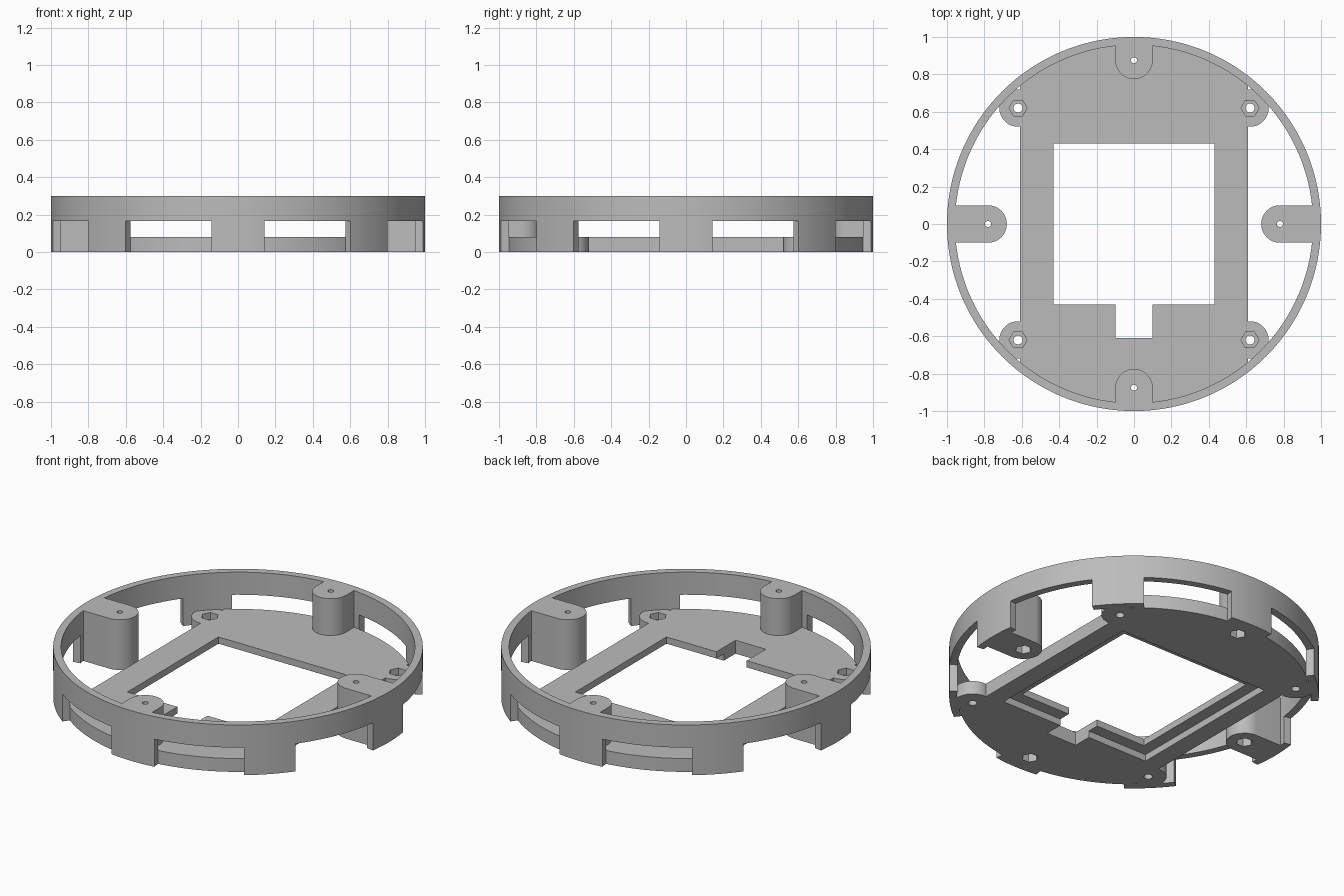
import bpy, bmesh
from math import sin, cos, pi, radians

cube = bpy.data.objects.get("Cube")
if cube:
    bpy.data.objects.remove(cube, do_unlink=True)

grey = bpy.data.materials.new("plain_grey")
grey.use_nodes = True
COLOUR = (0.5, 0.5, 0.5, 1)
grey.diffuse_color = COLOUR
grey.node_tree.nodes["Principled BSDF"].inputs["Base Color"].default_value = COLOUR

OUTER, INNER = 1.0, 0.957
TOP, WINDOW_TOP, PLATE_TOP = 0.3, 0.165, 0.08
SEGMENTS = 192


def prism(name, points, z0, z1):
    """Extrude a flat outline between two heights."""
    bm = bmesh.new()
    face = bm.faces.new([bm.verts.new((x, y, z0)) for x, y in points])
    new = bmesh.ops.extrude_face_region(bm, geom=[face])["geom"]
    moved = [v for v in new if isinstance(v, bmesh.types.BMVert)]
    bmesh.ops.translate(bm, verts=moved, vec=(0, 0, z1 - z0))
    bmesh.ops.recalc_face_normals(bm, faces=bm.faces)
    mesh = bpy.data.meshes.new(name)
    bm.to_mesh(mesh)
    bm.free()
    mesh.materials.append(grey)
    obj = bpy.data.objects.new(name, mesh)
    bpy.context.collection.objects.link(obj)
    return obj


def circle(x, y, r, n):
    return [(x + r * cos(2 * pi * i / n), y + r * sin(2 * pi * i / n)) for i in range(n)]


def rect(x0, x1, y0, y1):
    return [(x0, y0), (x1, y0), (x1, y1), (x0, y1)]


def combine(obj, tool, operation="DIFFERENCE"):
    """Apply a boolean and remove the tool object."""
    mod = obj.modifiers.new("boolean", "BOOLEAN")
    mod.operation, mod.solver, mod.object = operation, "EXACT", tool
    bpy.context.view_layer.objects.active = obj
    bpy.ops.object.modifier_apply(modifier=mod.name)
    bpy.data.objects.remove(tool, do_unlink=True)


def cut(obj, points, z0, z1):
    combine(obj, prism("cutter", points, z0, z1))


def clip_to_ring(obj):
    combine(obj, prism("clip", circle(0, 0, INNER, SEGMENTS), -0.1, 1), "INTERSECT")


# Outer ring with eight radial windows open at the bottom
ring = prism("outer_ring", circle(0, 0, OUTER, SEGMENTS), 0, TOP)
cut(ring, circle(0, 0, INNER, SEGMENTS), -0.1, 1)
POST = radians(8.1)
for i in range(8):
    a, b = i * pi / 4 + POST, (i + 1) * pi / 4 - POST
    wedge = [(r * cos(t), r * sin(t)) for r, t in ((0.8, a), (1.3, a), (1.3, b), (0.8, b))]
    cut(ring, wedge, -0.1, WINDOW_TOP)

# Base plate with rounded corner pads
plate = prism("base_plate", rect(-0.61, 0.61, -1, 1), 0, PLATE_TOP)
corners = [(sx * 0.62, sy * 0.62) for sx in (-1, 1) for sy in (-1, 1)]
for x, y in corners:
    combine(plate, prism("pad", circle(x, y, 0.1, 48), 0, PLATE_TOP), "UNION")
clip_to_ring(plate)

# Centre opening, front notch and the wider recess underneath
cut(plate, rect(-0.43, 0.43, -0.43, 0.43), -0.1, 0.2)
cut(plate, rect(-0.1, 0.1, -0.61, -0.4), -0.1, 0.2)
cut(plate, rect(-0.5, 0.5, -0.5, 0.5), -0.1, 0.04)

# Corner screw holes with nut pockets on top
for x, y in corners:
    cut(plate, circle(x, y, 0.024, 24), -0.1, 0.2)
    cut(plate, circle(x, y, 0.048, 6), 0.04, 0.2)


def boss(name, dx, dy, distance, z0):
    """Round-ended screw boss reaching inward from the ring."""
    arc = [(distance - 0.1 * cos(t), 0.1 * sin(t))
           for t in (pi * i / 24 - pi / 2 for i in range(25))]
    outline = [(1, -0.1)] + arc + [(1, 0.1)]
    place = lambda p: (p[0] * dx - p[1] * dy, p[0] * dy + p[1] * dx)
    obj = prism(name, [place(p) for p in outline], z0, TOP)
    clip_to_ring(obj)
    x, y = place((distance, 0))
    cut(obj, circle(x, y, 0.016, 24), -0.1, 0.5)
    cut(obj, circle(x, y, 0.045, 6), -0.1, 0.12)
    if z0 > 0:
        cut(plate, circle(x, y, 0.045, 6), -0.1, 0.2)
    return obj


# Four bosses: two hang free at the sides, two stand on the plate
bosses = [boss("left_boss", 1, 0, 0.78, 0),
          boss("right_boss", -1, 0, 0.78, 0),
          boss("front_boss", 0, -1, 0.875, PLATE_TOP),
          boss("back_boss", 0, 1, 0.875, PLATE_TOP)]

# Smooth the curved walls, keep the edges crisp
bpy.ops.object.select_all(action="DESELECT")
for obj in [ring, plate] + bosses:
    obj.select_set(True)
bpy.context.view_layer.objects.active = ring
bpy.ops.object.shade_smooth_by_angle(angle=radians(30))
